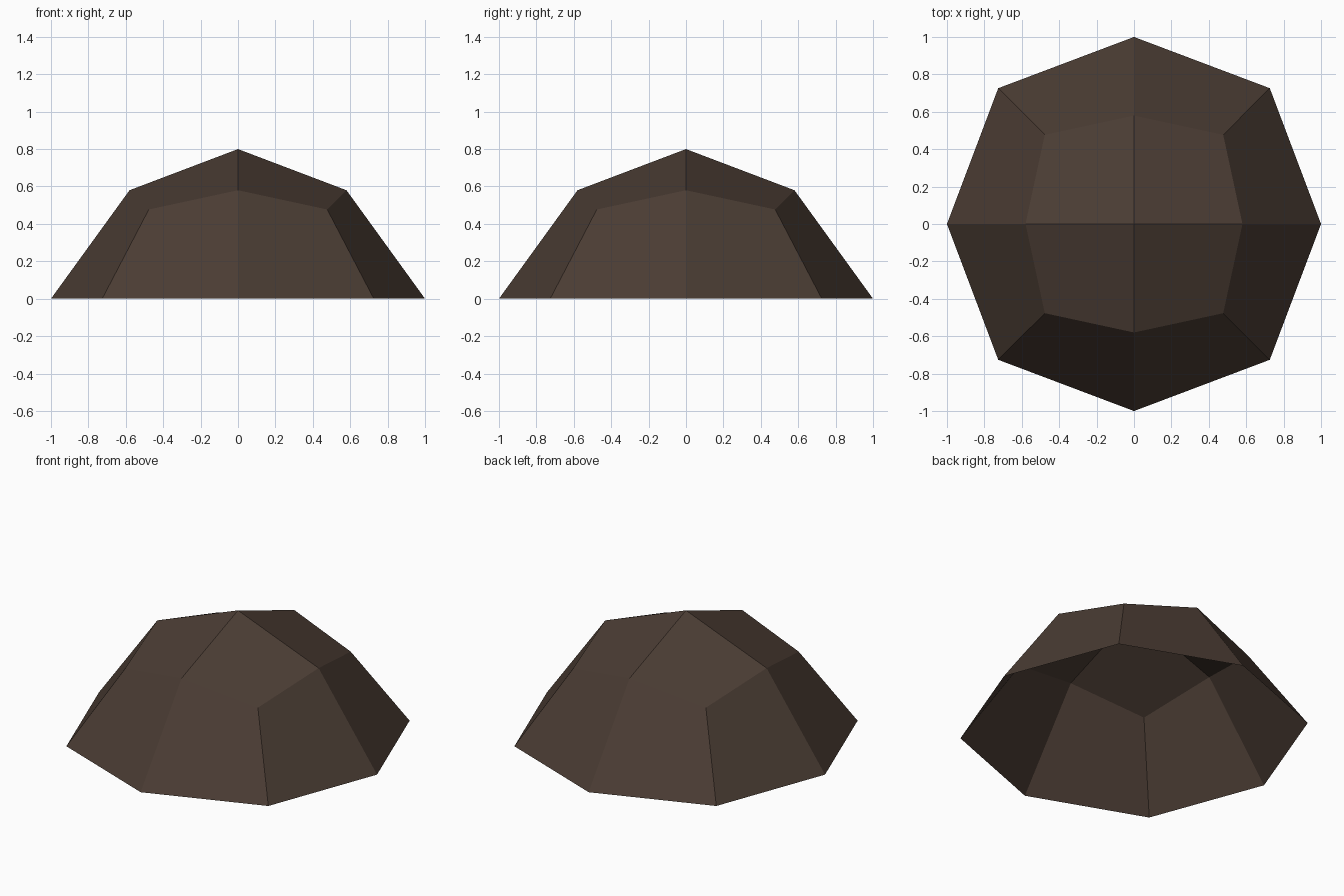
import bpy, bmesh

if "Cube" in bpy.data.objects:
    bpy.data.objects.remove(bpy.data.objects["Cube"])

# Dark brown material
mat = bpy.data.materials.new("dark brown")
mat.diffuse_color = (0.070, 0.046, 0.034, 1)
mat.use_nodes = True
mat.node_tree.nodes["Principled BSDF"].inputs["Base Color"].default_value = mat.diffuse_color

# Dome shell: upper half of a once-subdivided cube, rounded by a rule, open below
bm = bmesh.new()
bmesh.ops.create_cube(bm, size=2)
bmesh.ops.subdivide_edges(bm, edges=bm.edges[:], cuts=1, use_grid_fill=True)
bmesh.ops.delete(bm, geom=[v for v in bm.verts if v.co.z < -0.5], context='VERTS')
for v in bm.verts:
    axes = sum(abs(c) > 0.5 for c in v.co)
    if v.co.z > 0.5:      # crown: apex, edge middles, corners
        v.co *= {1: 0.80, 2: 0.58, 3: 0.477}[axes]
    else:                 # rim: side middles, corners
        v.co *= {1: 1.0, 2: 0.726}[axes]
bmesh.ops.recalc_face_normals(bm, faces=bm.faces[:])
if sum(f.normal.z for f in bm.faces) < 0:
    bmesh.ops.reverse_faces(bm, faces=bm.faces[:])

me = bpy.data.meshes.new("dome_shell")
bm.to_mesh(me)
bm.free()
me.materials.append(mat)
bpy.context.collection.objects.link(bpy.data.objects.new("dome_shell", me))
